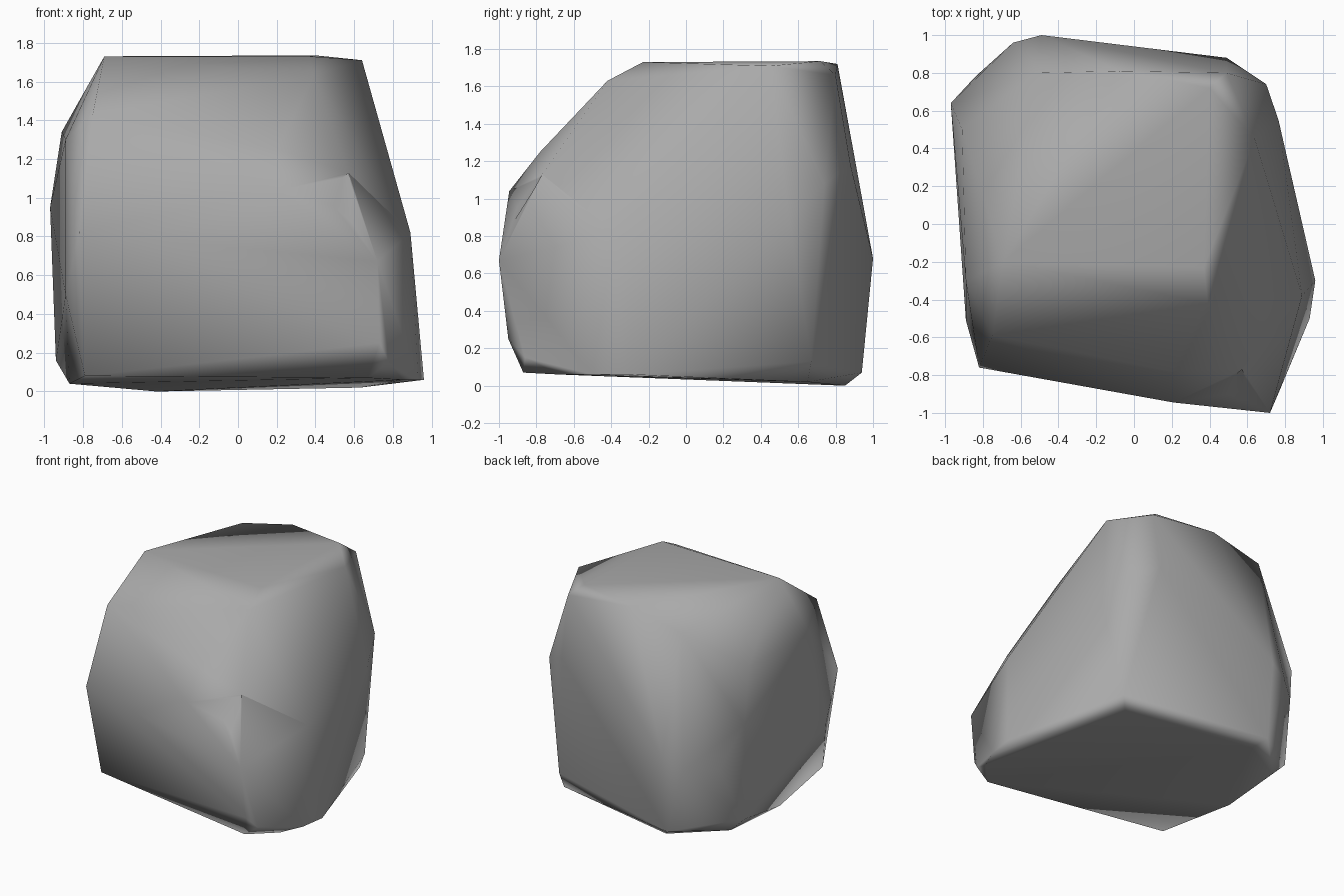
import bpy
import bmesh

default_cube = bpy.data.objects.get("Cube")
if default_cube:
    bpy.data.objects.remove(default_cube, do_unlink=True)


def make_material(name, value):
    mat = bpy.data.materials.new(name)
    mat.use_nodes = True
    colour = (value, value, value, 1)
    mat.diffuse_color = colour
    mat.node_tree.nodes["Principled BSDF"].inputs["Base Color"].default_value = colour
    return mat


def hull_object(name, corners, material):
    """Wrap a convex skin around the corners and return it as an object."""
    bm = bmesh.new()
    for corner in corners:
        bm.verts.new(corner)
    result = bmesh.ops.convex_hull(bm, input=bm.verts[:])
    spare = [g for g in result["geom_interior"] if isinstance(g, bmesh.types.BMVert)]
    bmesh.ops.delete(bm, geom=spare, context="VERTS")
    bmesh.ops.recalc_face_normals(bm, faces=bm.faces[:])
    for face in bm.faces:
        face.smooth = True
    mesh = bpy.data.meshes.new(name)
    bm.to_mesh(mesh)
    bm.free()
    mesh.materials.append(material)
    obj = bpy.data.objects.new(name, mesh)
    bpy.context.collection.objects.link(obj)
    return obj


stone_grey = make_material("stone grey", 0.4)

# Corners of the boulder, grouped by the area they shape
crown = [
    (-.69, -.2, 1.73), (.37, -.23, 1.73), (.39, -.42, 1.63), (.64, .45, 1.71),
    (.4, .72, 1.735), (.49, .8, 1.66), (-.08, .81, 1.72), (-.52, .8, 1.62),
]
front_side = [
    (-.82, -.76, .82), (-.75, -.59, 1.43), (.2, -.78, 1.25), (.21, -.945, 1.04),
    (.36, -.95, .93), (.57, -.77, 1.13), (.72, -1, .67), (.73, -.95, .25),
]
left_side = [
    (.89, -.38, .82), (.96, -.3, .06), (.93, -.5, .06), (.765, .55, .9),
]
right_side = [
    (-.89, -.3, 1.3), (-.91, .5, 1.34), (-.97, .64, .95),
    (-.94, .6, .16), (-.89, -.51, .5),
]
back_side = [
    (-.49, 1, .68), (-.64, .96, .6), (.49, .88, 1.18),
    (.7, .74, 1.08), (-.84, .78, .6), (-.49, .94, .07),
]
underside = [
    (-.42, .85, 0), (.66, .67, .13), (.63, .65, .02), (.85, -.68, .06),
    (.78, -.86, .15), (.67, -.87, .07), (-.79, -.61, .08),
    (-.87, .05, .04), (-.82, .6, .04),
]
boulder = hull_object(
    "boulder", crown + front_side + left_side + right_side + back_side + underside,
    stone_grey)

# Small chip broken out of the front corner
chip_cutter = hull_object("chip_cutter", [
    (.57, -.76, 1.13), (.38, -.98, .97), (.66, -1.02, .74),
    (.64, -1.1, 1.05), (.54, -.87, .95),
], stone_grey)
chip_cutter.hide_render = True
chip_cutter.hide_set(True)
chip = boulder.modifiers.new("chip", "BOOLEAN")
chip.operation = "DIFFERENCE"
chip.solver = "EXACT"
chip.object = chip_cutter

# Smooth worn edges while the broad faces stay flat
boulder.modifiers.new("worn_edges", "WEIGHTED_NORMAL")
